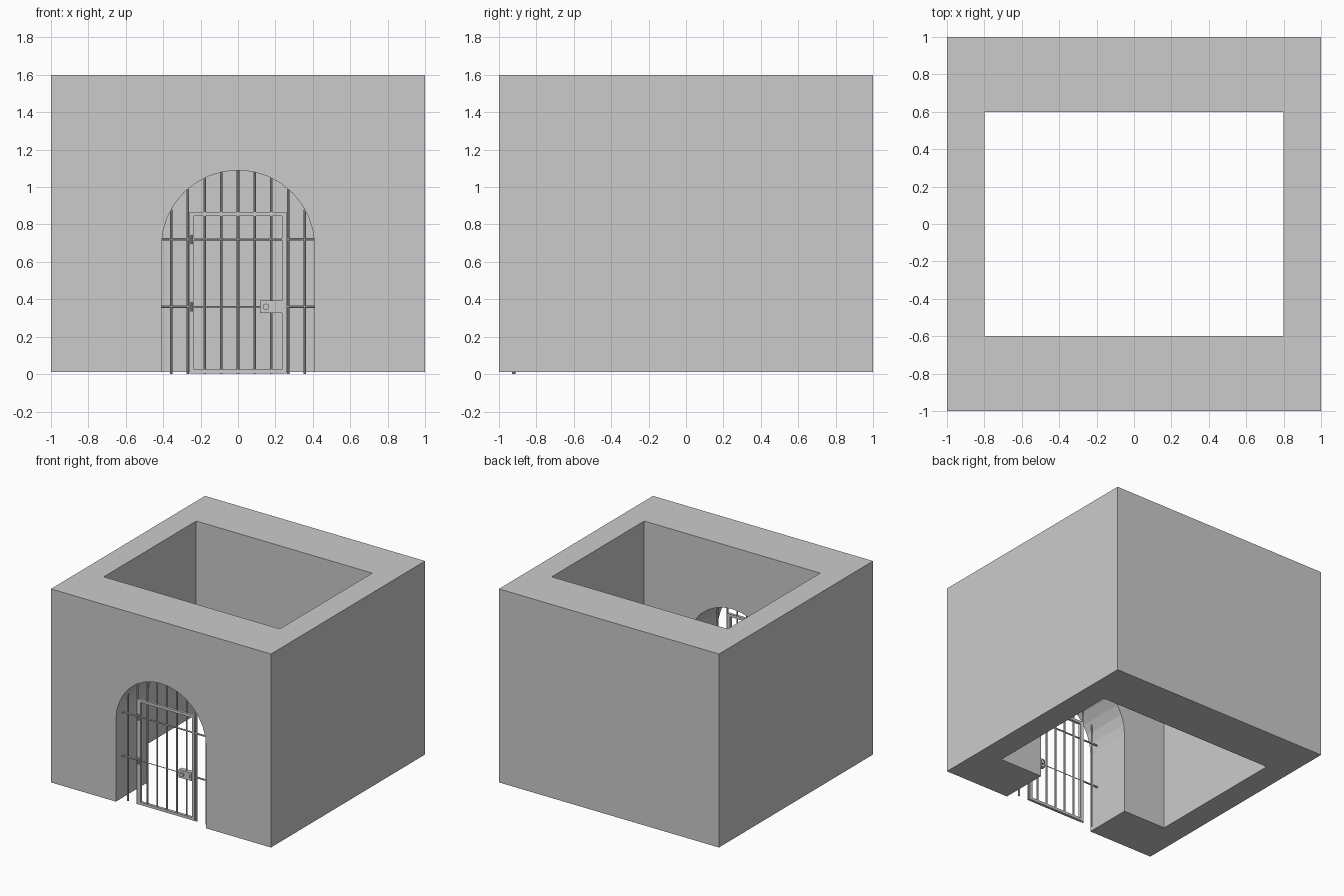
import bpy, bmesh, math
from mathutils import Vector

if "Cube" in bpy.data.objects:
    bpy.data.objects.remove(bpy.data.objects["Cube"])

GATE_Y = -0.92      # plane of the bars
ARCH_R, SPRING = 0.41, 0.68
BAR_R = 0.007


def finish(bm, name):
    bmesh.ops.recalc_face_normals(bm, faces=bm.faces)
    mesh = bpy.data.meshes.new(name)
    bm.to_mesh(mesh)
    bm.free()
    ob = bpy.data.objects.new(name, mesh)
    bpy.context.collection.objects.link(ob)
    return ob


def add_box(bm, x0, x1, y0, y1, z0, z1):
    verts = bmesh.ops.create_cube(bm, size=1)['verts']
    for v in verts:
        v.co = Vector(((x0 + x1) / 2 + v.co.x * (x1 - x0),
                       (y0 + y1) / 2 + v.co.y * (y1 - y0),
                       (z0 + z1) / 2 + v.co.z * (z1 - z0)))


def add_rod(bm, a, b, r=BAR_R, sides=8):
    a, b = Vector(a), Vector(b)
    verts = bmesh.ops.create_cone(bm, cap_ends=True, segments=sides, radius1=r,
                                  radius2=r, depth=(b - a).length)['verts']
    rot = (b - a).to_track_quat('Z', 'Y')
    for v in verts:
        v.co = rot @ v.co + (a + b) / 2


def box(name, *dims):
    bm = bmesh.new()
    add_box(bm, *dims)
    return finish(bm, name)


def arch_z(x):
    return SPRING + math.sqrt(max(0, ARCH_R ** 2 - x * x))


# Cell walls: block minus inner room and arched doorway
walls = box("cell_walls", -1, 1, -1, 1, 0.01, 1.6)
room = box("room_cutter", -0.8, 0.8, -0.6, 0.6, -0.5, 2)
bm = bmesh.new()
outline = [(-ARCH_R, -0.3), (ARCH_R, -0.3)]
outline += [(ARCH_R * math.cos(math.pi * i / 16), SPRING + ARCH_R * math.sin(math.pi * i / 16))
            for i in range(17)]
face = bm.faces.new([bm.verts.new((x, -1.2, z)) for x, z in outline])
ext = bmesh.ops.extrude_face_region(bm, geom=[face])['geom']
bmesh.ops.translate(bm, vec=(0, 0.8, 0), verts=[g for g in ext if isinstance(g, bmesh.types.BMVert)])
doorway = finish(bm, "doorway_cutter")
bpy.context.view_layer.objects.active = walls
for cutter in (room, doorway):
    mod = walls.modifiers.new("cut", 'BOOLEAN')
    mod.operation, mod.solver, mod.object = 'DIFFERENCE', 'EXACT', cutter
    bpy.ops.object.modifier_apply(modifier=mod.name)
    bpy.data.objects.remove(cutter)

# Upright bars, ending under the arch
bm = bmesh.new()
for i in range(-4, 5):
    x = i * 0.0893
    add_rod(bm, (x, GATE_Y, 0), (x, GATE_Y, arch_z(x)))
finish(bm, "upright_bars")

# Cross bars: side pieces thick, thin rods across the door
bm = bmesh.new()
for z in (0.36, 0.72):
    for s in (-1, 1):
        add_rod(bm, (s * 0.26, GATE_Y, z), (s * 0.41, GATE_Y, z))
    add_rod(bm, (-0.26, GATE_Y, z), (0.26, GATE_Y, z), 0.003 if z < 0.5 else 0.006)
finish(bm, "cross_bars")

# Door frame
bm = bmesh.new()
y0, y1 = GATE_Y - 0.011, GATE_Y + 0.011
for s in (-1, 1):
    xa, xb = sorted((s * 0.236, s * 0.258))
    add_box(bm, xa, xb, y0, y1, 0.003, 0.867)
for z in (0.003, 0.845):
    add_box(bm, -0.236, 0.236, y0, y1, z, z + 0.022)
finish(bm, "door_frame")

# Hinges
bm = bmesh.new()
for z in (0.36, 0.72):
    add_rod(bm, (-0.25, GATE_Y - 0.013, z - 0.025), (-0.25, GATE_Y - 0.013, z + 0.025), 0.007)
finish(bm, "hinges")

# Lock case with knob and key slot
box("lock_case", 0.118, 0.236, GATE_Y - 0.018, GATE_Y + 0.018, 0.327, 0.393)
bm = bmesh.new()
for s in (-1, 1):
    add_rod(bm, (0.15, GATE_Y + s * 0.016, 0.36), (0.15, GATE_Y + s * 0.032, 0.36), 0.017, 12)
finish(bm, "lock_knobs")
box("lock_slot", 0.215, 0.22, GATE_Y - 0.021, GATE_Y + 0.021, 0.348, 0.372)
